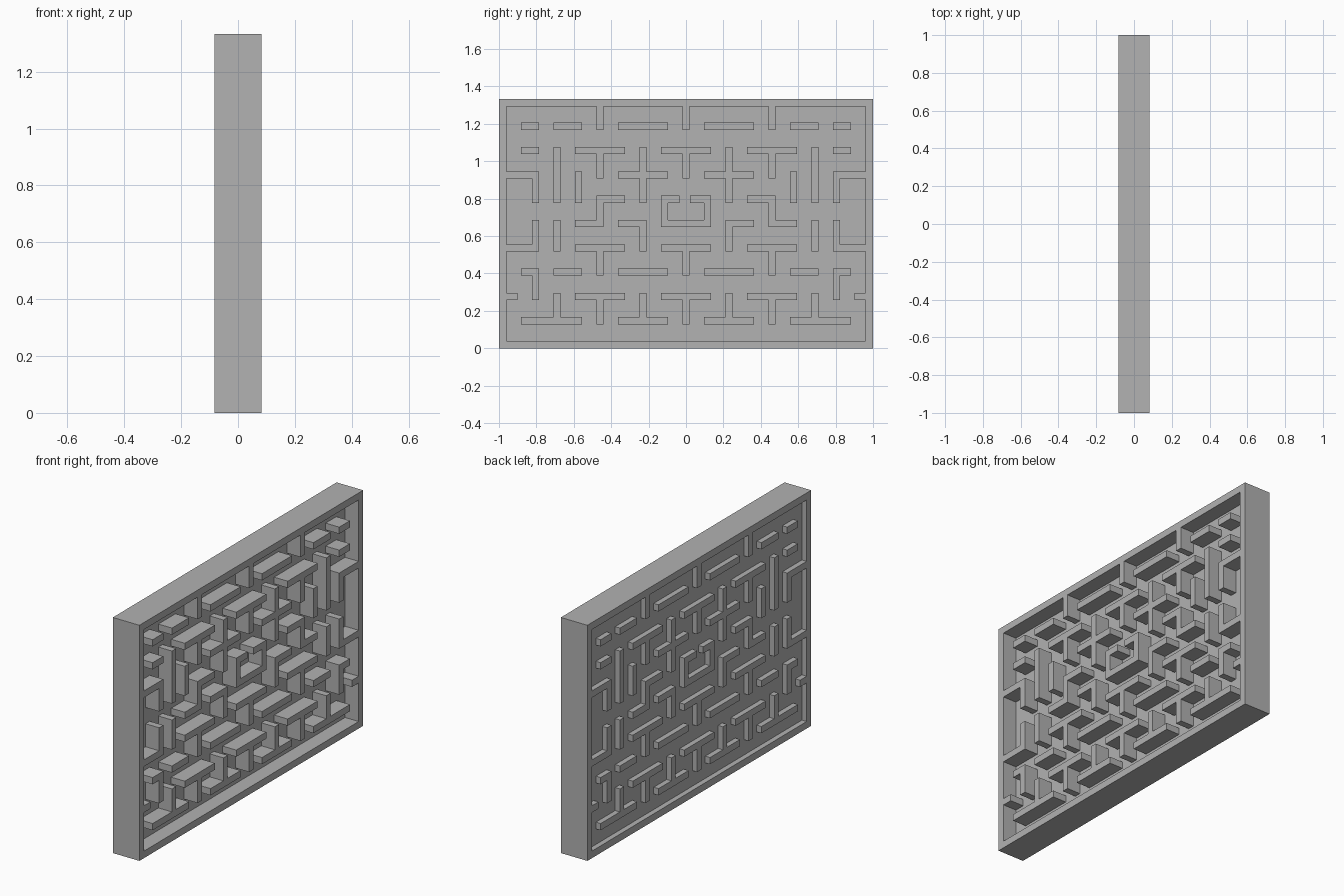
import bpy
import bmesh
import math

default_cube = bpy.data.objects.get("Cube")
if default_cube:
    bpy.data.objects.remove(default_cube, do_unlink=True)

# Overall sizes
HALF_LENGTH, HEIGHT, HALF_DEPTH = 1.0, 1.333, 0.083
FRAME = 0.04
HALF_WALL = 0.019
COLUMN, ROW, FIRST_ROW = 0.115, 0.13, 0.147
PANEL_BACK, PANEL_FRONT = -0.053, -0.002

# Horizontal walls by row: spans in columns, repeated on the other half
HORIZONTAL = {
    0: [(1, 3), (5, 7.5)],
    1: [(-1, 1), (3, 5), (8, 8.5)],
    2: [(1, 3), (5, 6), (7, 7.5)],
    3: [(-1, 1), (3, 5), (7, 8.5)],
    4: [(-1, 1), (2, 3), (4, 5)],
    5: [(3, 4)],
    6: [(1, 3), (7, 8.5)],
    7: [(-1, 1), (3, 5), (7, 7.5)],
    8: [(1, 3), (5, 6), (7, 7.5)],
}
# Vertical walls by column: spans in rows, repeated on the other half
VERTICAL = {
    0: [(0, 1), (2, 3), (6, 7), (8, 9)],
    1: [(4, 5)],
    2: [(0, 1), (3, 4), (5, 7)],
    4: [(0, 1), (2, 3), (4, 5), (6, 7), (8, 9)],
    5: [(5, 6)],
    6: [(0, 1), (3, 4), (5, 7)],
    7: [(1, 2), (3, 4), (5, 6)],
}


def wall(c0, c1, r0, r1):
    """Rectangle (y0, y1, z0, z1) around a line on the maze grid."""
    inner = HALF_LENGTH - FRAME
    top = HEIGHT - FRAME
    return (max(c0 * COLUMN - HALF_WALL, -inner), min(c1 * COLUMN + HALF_WALL, inner),
            FIRST_ROW + r0 * ROW - HALF_WALL, min(FIRST_ROW + r1 * ROW + HALF_WALL, top))


def new_object(name, bm, material):
    mesh = bpy.data.meshes.new(name)
    bmesh.ops.recalc_face_normals(bm, faces=bm.faces)
    bm.to_mesh(mesh)
    bm.free()
    mesh.materials.append(material)
    obj = bpy.data.objects.new(name, mesh)
    bpy.context.collection.objects.link(obj)
    return obj


def extruded_plan(name, rects, x0, x1, material):
    """Merge overlapping rectangles into one outline and extrude it along x."""
    ys = sorted({round(v, 4) for r in rects for v in r[:2]})
    zs = sorted({round(v, 4) for r in rects for v in r[2:]})
    bm = bmesh.new()
    for ya, yb in zip(ys, ys[1:]):
        for za, zb in zip(zs, zs[1:]):
            y, z = (ya + yb) / 2, (za + zb) / 2
            if any(r[0] < y < r[1] and r[2] < z < r[3] for r in rects):
                bm.faces.new([bm.verts.new((x0, a, b)) for a, b in
                              ((ya, za), (yb, za), (yb, zb), (ya, zb))])
    bmesh.ops.remove_doubles(bm, verts=bm.verts, dist=0.00001)
    result = bmesh.ops.extrude_face_region(bm, geom=bm.faces[:], use_keep_orig=True)
    moved = [g for g in result["geom"] if isinstance(g, bmesh.types.BMVert)]
    bmesh.ops.translate(bm, verts=moved, vec=(x1 - x0, 0, 0))
    bmesh.ops.recalc_face_normals(bm, faces=bm.faces)
    return new_object(name, bm, material)


# Single grey material
grey = bpy.data.materials.new("plain grey")
grey.use_nodes = True
colour = (0.445, 0.445, 0.445, 1)
grey.diffuse_color = colour
grey.node_tree.nodes["Principled BSDF"].inputs["Base Color"].default_value = colour

# Maze walls on both halves
walls = []
for row, spans in HORIZONTAL.items():
    for a, b in spans:
        walls += [wall(a, b, row, row), wall(-b, -a, row, row)]
for column, spans in VERTICAL.items():
    for a, b in spans:
        walls += [wall(column, column, a, b), wall(-column, -column, a, b)]
# Central chamber with an off-centre doorway
walls += [wall(-1, -0.47, 5, 5), wall(0.35, 1, 5, 5)]
extruded_plan("maze_walls", walls, -HALF_DEPTH, HALF_DEPTH, grey)

# Outer frame
L, H, F = HALF_LENGTH, HEIGHT, FRAME
frame = [(-L, L, 0, F), (-L, L, H - F, H), (-L, F - L, 0, H), (L - F, L, 0, H)]
extruded_plan("outer_frame", frame, -HALF_DEPTH, HALF_DEPTH, grey)

# Dividing panel set nearer the shallow side
extruded_plan("dividing_panel", [(F - L, L - F, F, H - F)], PANEL_BACK, PANEL_FRONT, grey)
